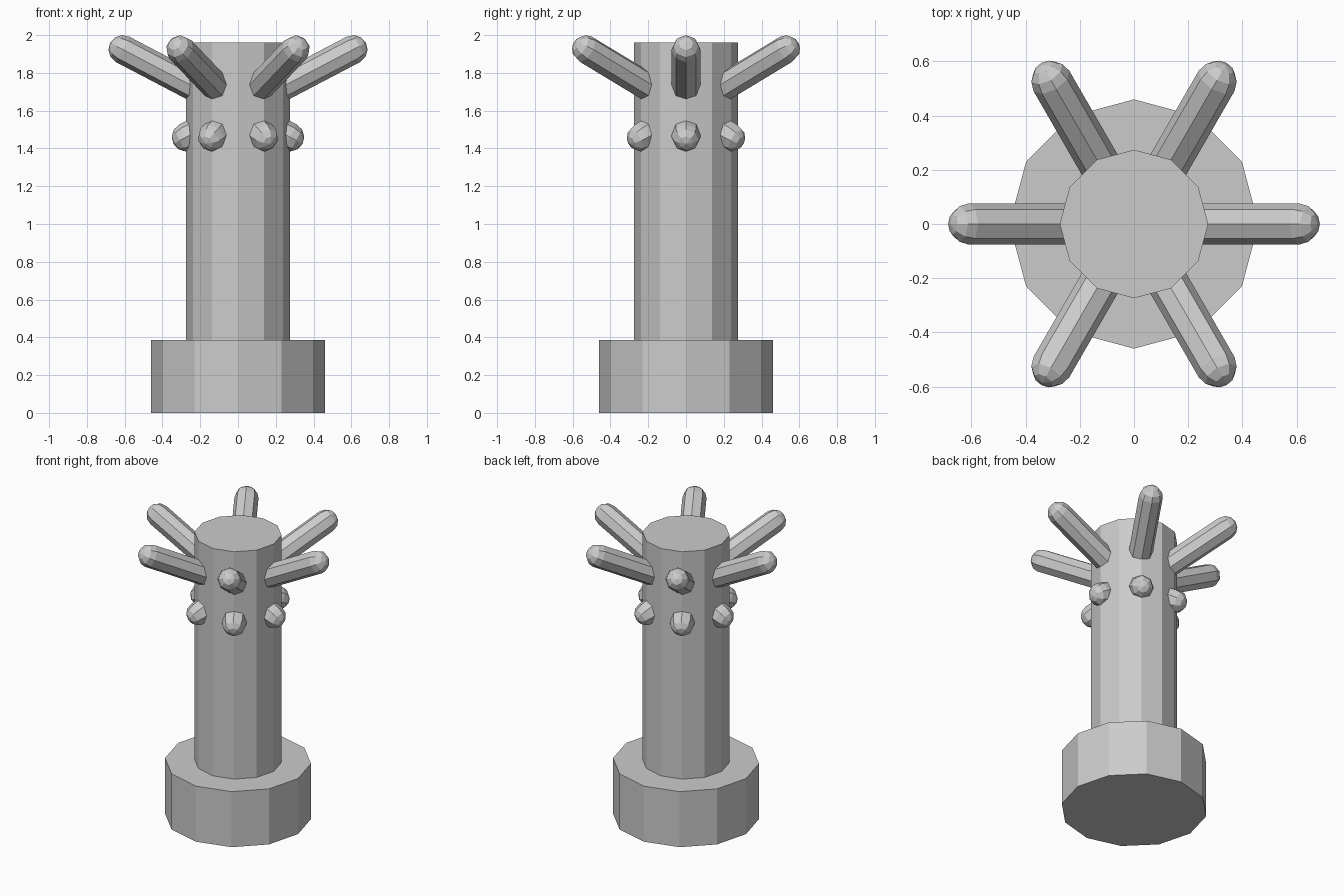
import bpy, bmesh, math
from mathutils import Vector, Matrix

if "Cube" in bpy.data.objects:
    bpy.data.objects.remove(bpy.data.objects["Cube"])


def lathe(name, profile, sides, matrix=Matrix.Identity(4)):
    """Revolve (radius, z) points around z; radius 0 becomes a pole."""
    bm = bmesh.new()
    rings = []
    for r, z in profile:
        if r == 0:
            rings.append([bm.verts.new((0, 0, z))] * sides)
        else:
            rings.append([bm.verts.new((r * math.cos(2 * math.pi * i / sides),
                                        r * math.sin(2 * math.pi * i / sides), z))
                          for i in range(sides)])
    for a, b in zip(rings, rings[1:]):
        for i in range(sides):
            j = (i + 1) % sides
            bm.faces.new(list(dict.fromkeys((a[i], a[j], b[j], b[i]))))
    # Flat end caps where the profile does not close at a pole
    if profile[0][0] > 0:
        bm.faces.new(rings[0][::-1])
    if profile[-1][0] > 0:
        bm.faces.new(rings[-1])
    bm.transform(matrix)
    bmesh.ops.recalc_face_normals(bm, faces=bm.faces)
    mesh = bpy.data.meshes.new(name)
    bm.to_mesh(mesh)
    bm.free()
    obj = bpy.data.objects.new(name, mesh)
    bpy.context.collection.objects.link(obj)
    return obj


# Base and column
lathe("base", [(0.46, 0), (0.46, 0.385)], 12)
lathe("column", [(0.274, 0.385), (0.274, 1.96)], 12)

# Six slanted round-ended rods running right through the column
R = 0.076
low, high = Vector((-0.275, 0, 1.46)), Vector((0.61, 0, 1.924))
axis = high - low
caps = [math.radians(a) for a in (90, 60, 30, 0)]
profile = [(0 if a == caps[0] else R * math.cos(a), -R * math.sin(a)) for a in caps]
profile += [(r, axis.length - z) for r, z in reversed(profile)]
tilt = Matrix.Translation(low) @ Matrix.Rotation(math.atan2(axis.x, axis.z), 4, 'Y')
for k in range(6):
    lathe(f"rod_{k + 1}", profile, 8, Matrix.Rotation(k * math.pi / 3, 4, 'Z') @ tilt)
